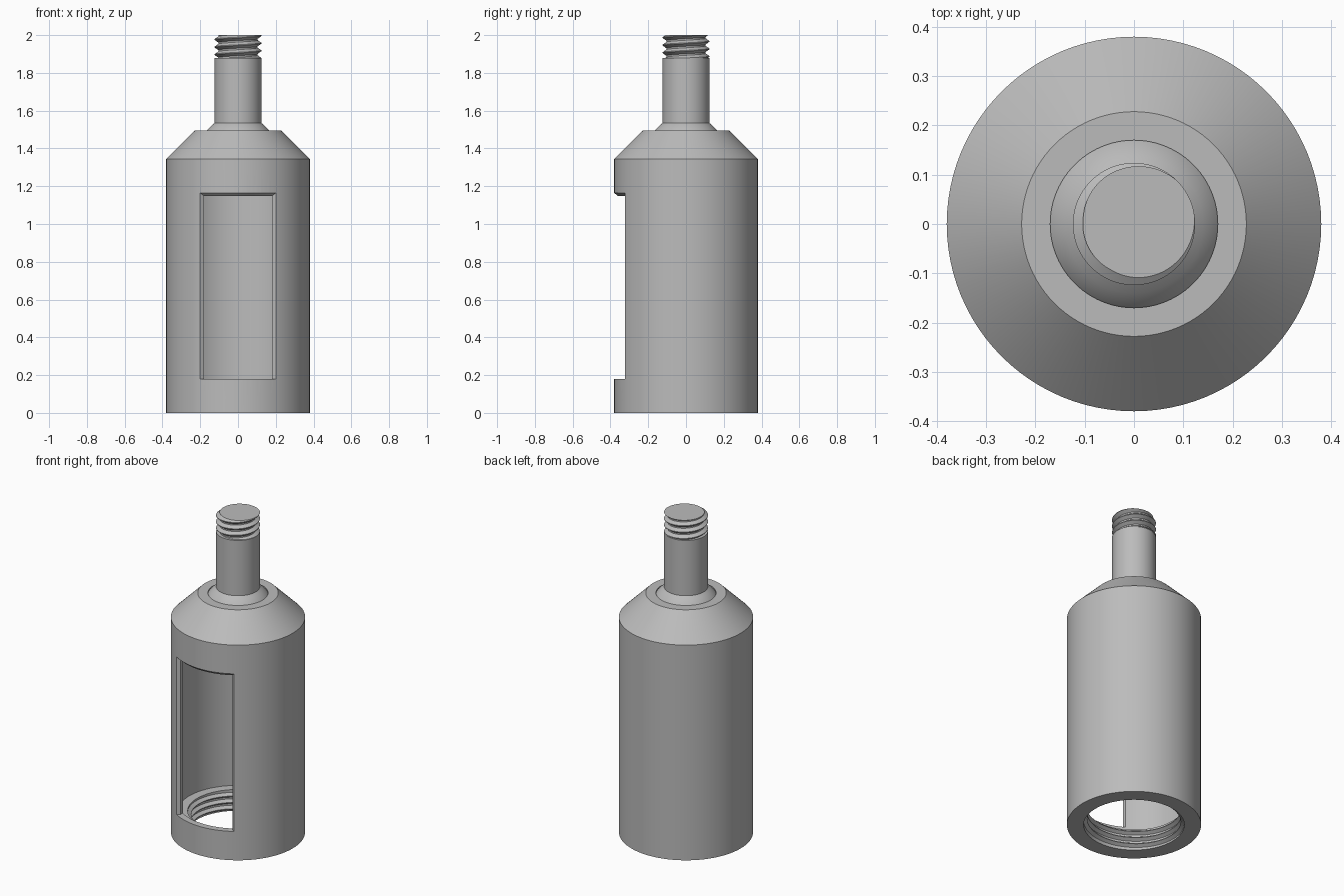
import bpy, bmesh
from math import pi, sin, cos, asin, sqrt, radians

if "Cube" in bpy.data.objects:
    bpy.data.objects.remove(bpy.data.objects["Cube"])

SEG = 96

metal = bpy.data.materials.new("satin grey metal")
metal.use_nodes = True
GREY = (0.5, 0.5, 0.5, 1)
metal.diffuse_color = GREY
metal.node_tree.nodes["Principled BSDF"].inputs["Base Color"].default_value = GREY


def finish(name, bm):
    """Turn a bmesh into a named, coloured object."""
    bmesh.ops.remove_doubles(bm, verts=bm.verts, dist=1e-5)
    bmesh.ops.recalc_face_normals(bm, faces=bm.faces)
    mesh = bpy.data.meshes.new(name)
    bm.to_mesh(mesh)
    bm.free()
    mesh.materials.append(metal)
    obj = bpy.data.objects.new(name, mesh)
    bpy.context.collection.objects.link(obj)
    return obj


def smooth(obj):
    bpy.ops.object.select_all(action='DESELECT')
    obj.select_set(True)
    bpy.context.view_layer.objects.active = obj
    bpy.ops.object.shade_smooth_by_angle(angle=radians(30))


def lathe(name, profile, closed=False):
    """Revolve (radius, height) points about z."""
    bm = bmesh.new()
    rings = [[bm.verts.new((r * cos(2 * pi * j / SEG), r * sin(2 * pi * j / SEG), z))
              for j in range(SEG)] for r, z in profile]
    if closed:
        rings.append(rings[0])
    for a, b in zip(rings, rings[1:]):
        for j in range(SEG):
            k = (j + 1) % SEG
            bm.faces.new((a[j], a[k], b[k], b[j]))
    if not closed:
        bm.faces.new(rings[0])
        bm.faces.new(rings[-1])
    return finish(name, bm)


def thread(name, root, crest, pitch, z0, z1, cap=False, fade=False):
    """Right-handed helical thread; mesh rows follow the helix."""
    marks = (0, 0.1, 0.45, 0.65)          # crest flat, then root flat
    levels = (1, 1, 0, 0)

    def radius(z, turn):
        p = ((z - z0) / pitch - turn) % 1
        ends = list(zip(marks, levels)) + [(1, 1)]
        for (a, u), (b, v) in zip(ends, ends[1:]):
            if a <= p <= b:
                h = u + (v - u) * (p - a) / (b - a)
                break
        if fade:
            h *= min(1, 3 * (z - z0) / pitch, 3 * (z1 - z) / pitch)
        return root + (crest - root) * h

    turns = int((z1 - z0) / pitch) + 2
    bm = bmesh.new()
    cols = []
    for j in range(SEG + 1):
        turn = j / SEG
        col = []
        for n in range(-1, turns + 1):
            for m in marks:
                z = min(z1, max(z0, z0 + pitch * (n + m + turn)))
                r = radius(z, turn)
                col.append(bm.verts.new((r * cos(2 * pi * turn), r * sin(2 * pi * turn), z)))
        cols.append(col)
    for a, b in zip(cols, cols[1:]):
        for k in range(len(a) - 1):
            quad = (a[k], b[k], b[k + 1], a[k + 1])
            if any((quad[i].co - quad[i - 1].co).length > 1e-6 for i in (0, 2)):
                bm.faces.new(quad)
    bmesh.ops.remove_doubles(bm, verts=bm.verts, dist=1e-5)
    if cap:
        edges = [e for e in bm.edges if e.is_boundary and all(v.co.z > z1 - 1e-4 for v in e.verts)]
        bmesh.ops.contextual_create(bm, geom=edges)
    return finish(name, bm)


# Hollow housing with sloped shoulder, thin wall and threaded mouth ledge
housing = lathe("housing", [(0.285, 0), (0.38, 0), (0.38, 1.345), (0.228, 1.495),
                            (0.17, 1.495), (0.17, 1.475), (0.205, 1.44), (0.23, 1.44),
                            (0.34, 1.33), (0.34, 0.133), (0.285, 0.133)], closed=True)

# Window cutter: straight inside, flared at the sides and top near the surface
bm = bmesh.new()
STEPS = 24
grid = []
for r, half, top in ((0.25, 0.18, 1.147), (0.36, 0.18, 1.147), (0.40, 0.22, 1.183)):
    arc = [-pi / 2 + asin(half / r) * (2 * i / STEPS - 1) for i in range(STEPS + 1)]
    grid.append([[bm.verts.new((r * cos(a), r * sin(a), z)) for a in arc] for z in (0.18, top)])
for low, high in (grid[0], grid[-1]):
    for i in range(STEPS):
        bm.faces.new((low[i], low[i + 1], high[i + 1], high[i]))
for near, far in zip(grid, grid[1:]):
    for a, b in zip(near, far):
        for i in range(STEPS):
            bm.faces.new((a[i], a[i + 1], b[i + 1], b[i]))
    for i in (0, STEPS):
        bm.faces.new((near[0][i], near[1][i], far[1][i], far[0][i]))
cutter = finish("window_cutter", bm)
cutter.hide_render = True

cut = housing.modifiers.new("window", 'BOOLEAN')
cut.operation = 'DIFFERENCE'
cut.solver = 'EXACT'
cut.object = cutter
bpy.context.view_layer.objects.active = housing
bpy.ops.object.modifier_apply(modifier=cut.name)
bpy.data.objects.remove(cutter)
smooth(housing)

# Swivel stem: ball seated in the shoulder, with a plain shaft above
BALL, MID, STEM = 0.21, 1.365, 0.124
first, last = -1.45, pi / 2 - asin(STEM / BALL)
ball = [(BALL * cos(t), MID + BALL * sin(t))
        for t in (first + (last - first) * i / 24 for i in range(25))]
smooth(lathe("swivel_stem", ball + [(STEM, 1.88)]))

# Threads on the stem tip and inside the mouth
smooth(thread("stem_thread", 0.104, 0.124, 0.04, 1.875, 2.0, cap=True))
smooth(thread("mouth_thread", 0.287, 0.265, 0.04, 0.004, 0.129, fade=True))
